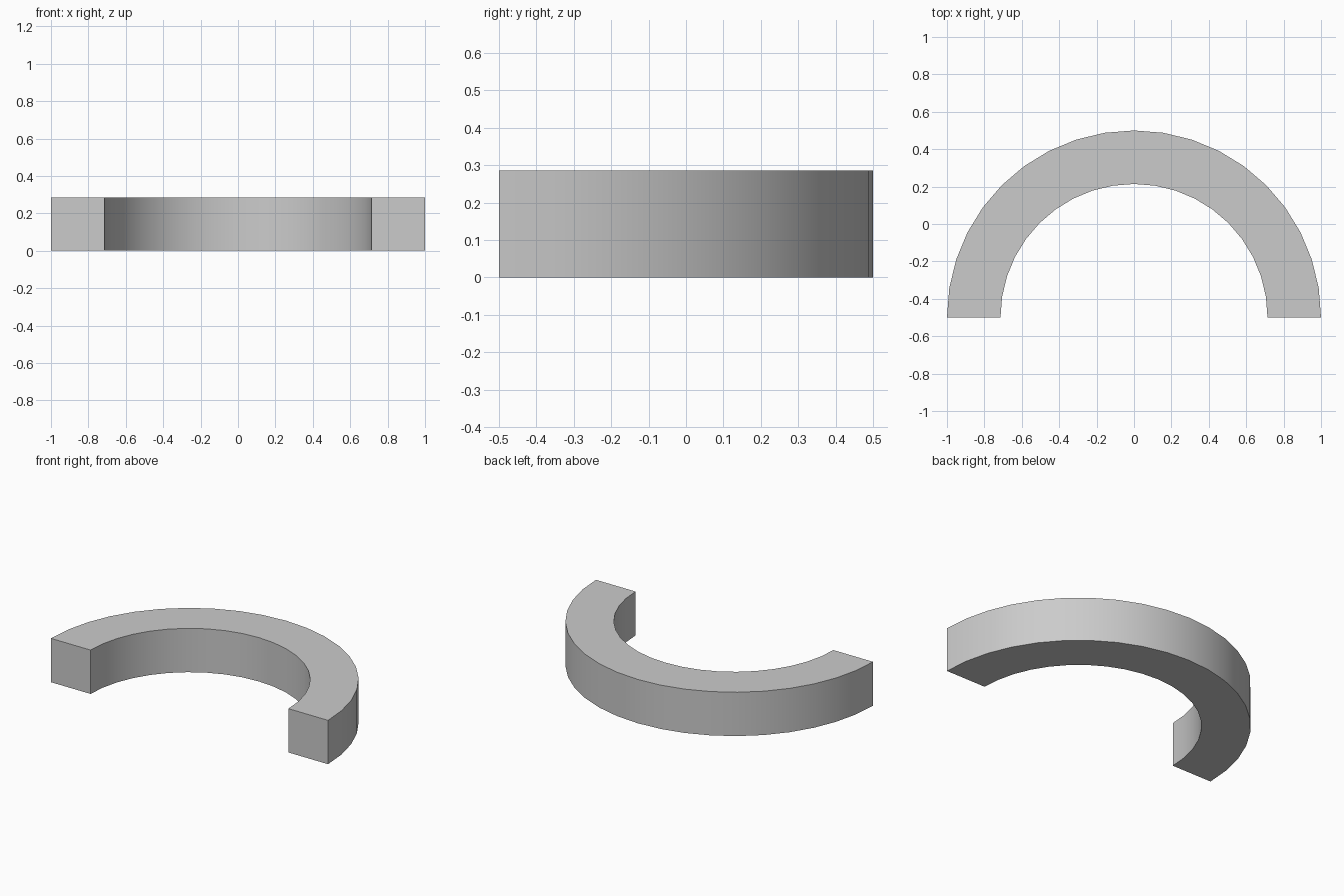
import bpy
import bmesh
import math
from mathutils import Matrix, Vector

cube = bpy.data.objects.get("Cube")
if cube:
    bpy.data.objects.remove(cube, do_unlink=True)

OUTER, INNER, HEIGHT, SEGMENTS = 1.0, 0.714, 0.286, 20
CENTRE = Vector((0, -0.5, 0))

# Plain grey material
grey = bpy.data.materials.new("light_grey")
grey.use_nodes = True
colour = (0.6, 0.6, 0.6, 1)
grey.diffuse_color = colour
grey.node_tree.nodes["Principled BSDF"].inputs["Base Color"].default_value = colour

# Rectangular section at the +x end, swept half a turn around the centre
bm = bmesh.new()
section = [(INNER, 0), (OUTER, 0), (OUTER, HEIGHT), (INNER, HEIGHT)]
start = bm.faces.new([bm.verts.new(CENTRE + Vector((r, 0, z))) for r, z in section])
sweep = bmesh.ops.spin(bm, geom=[start, *start.edges, *start.verts], cent=CENTRE,
                       axis=(0, 0, 1), angle=math.pi, steps=SEGMENTS)

# Make sure both ends are capped
bmesh.ops.holes_fill(bm, edges=[e for e in bm.edges if e.is_boundary], sides=4)
bmesh.ops.recalc_face_normals(bm, faces=bm.faces)

mesh = bpy.data.meshes.new("half_ring")
bm.to_mesh(mesh)
bm.free()
mesh.materials.append(grey)
half_ring = bpy.data.objects.new("half_ring", mesh)
bpy.context.collection.objects.link(half_ring)

# Smooth curved walls with sharp rims
bpy.ops.object.select_all(action="DESELECT")
half_ring.select_set(True)
bpy.context.view_layer.objects.active = half_ring
bpy.ops.object.shade_smooth_by_angle(angle=math.radians(30))
